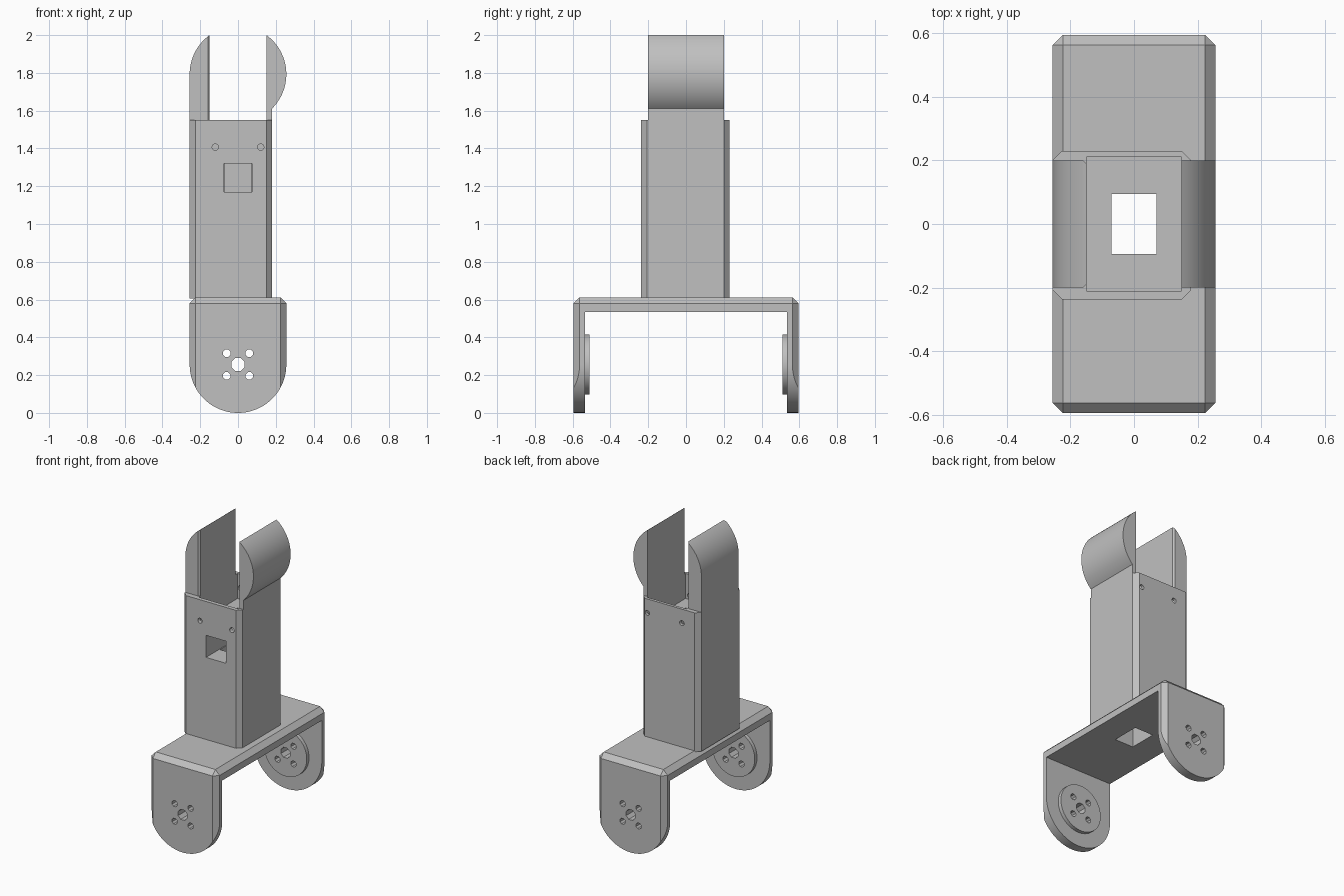
import bpy, bmesh, math
from mathutils import Matrix

old = bpy.data.objects.get("Cube")
if old:
    bpy.data.objects.remove(old, do_unlink=True)

grey = bpy.data.materials.new("mid grey")
grey.use_nodes = True
colour = (0.527, 0.527, 0.527, 1)
grey.diffuse_color = colour
grey.node_tree.nodes["Principled BSDF"].inputs["Base Color"].default_value = colour


def finish(name, bm):
    bmesh.ops.recalc_face_normals(bm, faces=bm.faces[:])
    mesh = bpy.data.meshes.new(name)
    bm.to_mesh(mesh)
    bm.free()
    mesh.materials.append(grey)
    obj = bpy.data.objects.new(name, mesh)
    bpy.context.collection.objects.link(obj)
    return obj


def box(name, x, y, z, chamfer=0, pick=None):
    """Box from ranges; edges accepted by pick are chamfered."""
    bm = bmesh.new()
    bmesh.ops.create_cube(bm, size=1)
    for v in bm.verts:
        v.co = [r[0] if c < 0 else r[1] for c, r in zip(v.co, (x, y, z))]
    if pick:
        bmesh.ops.bevel(bm, geom=[e for e in bm.edges if pick(e)], offset=chamfer,
                        segments=1, affect='EDGES')
    return finish(name, bm)


def prism(name, points, y0, y1):
    """Outline in x and z, extruded along y."""
    bm = bmesh.new()
    face = bm.faces.new([bm.verts.new((x, y0, z)) for x, z in points])
    out = bmesh.ops.extrude_face_region(bm, geom=[face])
    for v in out["geom"]:
        if isinstance(v, bmesh.types.BMVert):
            v.co.y = y1
    return finish(name, bm)


def disc(name, x, z, radius, y0, y1, sides):
    """Cylinder along y."""
    bm = bmesh.new()
    bmesh.ops.create_cone(bm, cap_ends=True, segments=sides, radius1=radius, radius2=radius,
                          depth=abs(y1 - y0))
    spin = Matrix.Rotation(math.pi / 2, 4, 'X') @ Matrix.Rotation(math.pi / sides, 4, 'Z')
    bm.transform(Matrix.Translation((x, (y0 + y1) / 2, z)) @ spin)
    return finish(name, bm)


def arc(cx, cz, r, start, end, steps):
    angles = [math.radians(start + (end - start) * i / steps) for i in range(steps + 1)]
    return [(cx + r * math.cos(a), cz + r * math.sin(a)) for a in angles]


def cut(obj, cutter, operation='DIFFERENCE'):
    mod = obj.modifiers.new(cutter.name, 'BOOLEAN')
    mod.operation, mod.object, mod.solver = operation, cutter, 'EXACT'
    cutter.hide_render = True
    cutter.hide_set(True)


def bake(obj):
    """Apply the modifiers, then smooth the round faces only."""
    bpy.ops.object.select_all(action='DESELECT')
    obj.select_set(True)
    bpy.context.view_layer.objects.active = obj
    for mod in list(obj.modifiers):
        bpy.ops.object.modifier_apply(modifier=mod.name)
    bpy.ops.object.shade_smooth_by_angle(angle=math.radians(25))


R = 0.256          # common radius of the joints
PIVOT = 0.256      # lower joint height
TOP_PIVOT = 1.793  # upper joint height


def upright(e):
    a, b = (v.co for v in e.verts)
    return abs(a.z - b.z) > 0.1


def upper(e):
    return all(v.co.z > 0.5 for v in e.verts)


# Fork bracket: chamfered block, hollowed and rounded at the feet
fork = box("fork_bracket", (-R, R), (-0.595, 0.595), (-0.1, 0.612), 0.032,
           lambda e: upright(e) or upper(e))
outline = arc(0, PIVOT, R, 180, 360, 40) + [(R, 0.7), (-R, 0.7)]
cut(fork, prism("foot_outline", outline, -0.7, 0.7), 'INTERSECT')
cut(fork, box("fork_gap", (-0.4, 0.4), (-0.535, 0.535), (-0.2, 0.535)))

# Horn discs on the inner faces of the fork
horns = [disc(name, 0, PIVOT, 0.16, s * 0.54, s * 0.51, 48)
         for name, s in (("front_horn_disc", -1), ("back_horn_disc", 1))]

# Axle and screw holes through fork and horn discs
holes = [disc("axle_hole", 0, PIVOT, 0.037, -0.7, 0.7, 8)]
holes += [disc("horn_screw_hole", sx * 0.06, PIVOT + sz * 0.06, 0.021, -0.7, 0.7, 8)
          for sx in (-1, 1) for sz in (-1, 1)]
for part in [fork] + horns:
    for hole in holes:
        cut(part, hole)

# Column with chamfered corners
column = box("column", (-R, 0.18), (-0.237, 0.23), (0.605, 1.55), 0.03, upright)
cut(column, box("top_well", (-0.15, 0.15), (-0.21, 0.21), (1.38, 1.7)))

# Cable channel down through the column and the fork, with a front window
channel = box("cable_channel", (-0.07, 0.07), (-0.095, 0.095), (0.4, 1.6))
cut(column, channel)
cut(fork, channel)
cut(column, box("window", (-0.075, 0.075), (-0.4, 0), (1.17, 1.32)))

# Screw holes near the top of the front and back walls
for s in (-1, 1):
    cut(column, disc("front_screw_hole", s * 0.12, 1.407, 0.017, -0.3, -0.1, 12))
    cut(column, disc("back_screw_hole", s * 0.13, 1.455, 0.017, 0.1, 0.3, 12))

# Upper cheeks: the left one is a half-round lobe, the right one runs straight down
top = math.degrees(math.acos(0.15 / R))
low = math.degrees(math.acos(0.18 / R))
lobe = prism("left_cheek", [(0.15, 1.55), (0.18, 1.55)]
             + arc(0, TOP_PIVOT, R, -low, top, 28), -0.2, 0.2)
cheek = prism("right_cheek", [(-0.15, 1.55)] + arc(0, TOP_PIVOT, R, 180 - top, 180, 18)
              + [(-R, 1.55)], -0.2, 0.2)

# Small chamfer on the inner upright edges of the straight cheek
bm = bmesh.new()
bm.from_mesh(cheek.data)
edges = [e for e in bm.edges if upright(e) and all(abs(v.co.x + 0.15) < 0.001 for v in e.verts)]
bmesh.ops.bevel(bm, geom=edges, offset=0.01, segments=1, affect='EDGES')
bm.to_mesh(cheek.data)
bm.free()

parts = [fork, column, lobe, cheek] + horns
for part in parts:
    bake(part)

# Cutters are no longer needed
for obj in [o for o in bpy.context.collection.objects if o.hide_render and o not in parts]:
    bpy.data.objects.remove(obj, do_unlink=True)
